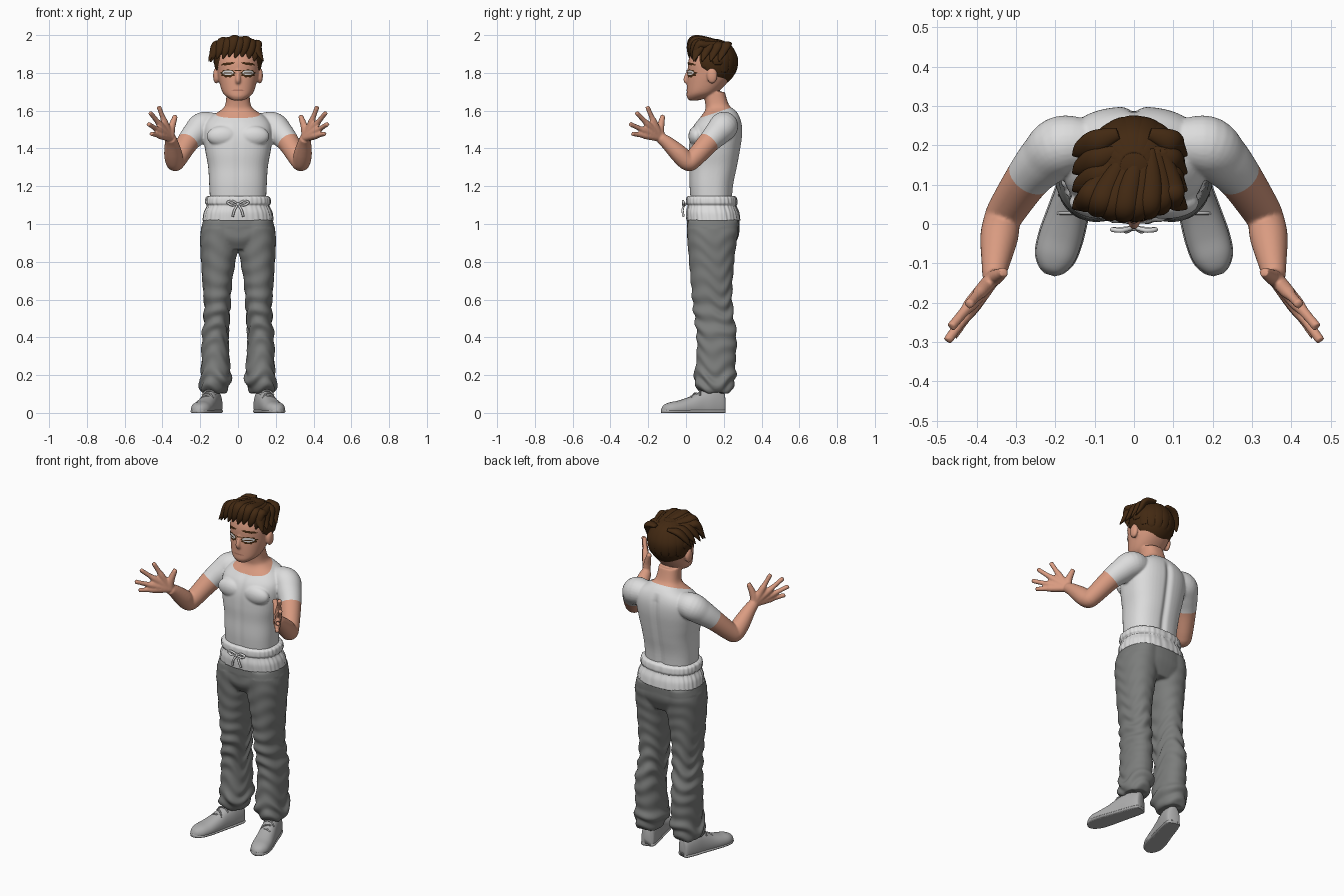
import bpy, bmesh, math
from math import sin, cos, pi, exp, atan2
from mathutils import Vector, Matrix
from mathutils.bvhtree import BVHTree

if "Cube" in bpy.data.objects:
    bpy.data.objects.remove(bpy.data.objects["Cube"])


def material(name, rgb):
    m = bpy.data.materials.new(name)
    m.diffuse_color = (*rgb, 1)
    m.use_nodes = True
    m.node_tree.nodes["Principled BSDF"].inputs["Base Color"].default_value = m.diffuse_color
    return m


SKIN = material("skin", (0.70, 0.33, 0.22))
WHITE = material("shirt white", (0.72, 0.72, 0.72))
GREY = material("trouser grey", (0.20, 0.205, 0.20))
SHOE = material("shoe grey", (0.42, 0.42, 0.42))
HAIR = material("dark brown", (0.055, 0.022, 0.006))
LIP = material("lip", (0.45, 0.19, 0.13))


def spline(keys, n=6):
    """Catmull-Rom interpolation of tuples."""
    k = [keys[0]] + list(keys) + [keys[-1]]
    out = []
    for i in range(1, len(k) - 2):
        for j in range(n):
            t = j / n
            out.append([0.5 * (2*b + (c-a)*t + (2*a-5*b+4*c-d)*t*t + (3*b-a-3*c+d)*t**3)
                        for a, b, c, d in zip(k[i-1], k[i], k[i+1], k[i+2])])
    return out + [list(keys[-1])]


def loft(bm, rings):
    vs = [[bm.verts.new(p) for p in r] for r in rings]
    n = len(vs[0])
    for a, b in zip(vs, vs[1:]):
        for i in range(n):
            bm.faces.new((a[i], a[(i+1) % n], b[(i+1) % n], b[i]))
    bm.faces.new(vs[0][::-1])
    bm.faces.new(vs[-1])


def stack(bm, keys, power=2.0, n=48, ruffle=0.0, s=1):
    """Upright loft; keys are z, centre x, half width, front y, back y."""
    rings = []
    for z, cx, w, f, b in spline(keys):
        ring = []
        for i in range(n):
            a = 2*pi*i/n
            c, d = cos(a), sin(a)
            q = 1 + ruffle*(sin(34*a) + 0.6*sin(21*a + 30*z))
            ring.append((s*cx + q*w*math.copysign(abs(c)**(2/power), c),
                         (f+b)/2 + q*(b-f)/2*math.copysign(abs(d)**(2/power), d), z))
        rings.append(ring)
    loft(bm, rings)


def tube(bm, keys, s=1, flat=1.0, side=None, n=14):
    """Round or flattened tube; keys are x, y, z, radius."""
    pts = spline(keys)
    P = [Vector((s*p[0], p[1], p[2])) for p in pts]
    rings = []
    for i, p in enumerate(P):
        t = (P[min(i+1, len(P)-1)] - P[max(i-1, 0)]).normalized()
        side = t.orthogonal() if side is None else side
        side = (side - t*side.dot(t)).normalized()
        up = t.cross(side)
        r = max(pts[i][3], 0.001)
        rings.append([p + side*r*cos(2*pi*j/n) + up*r*flat*sin(2*pi*j/n) for j in range(n)])
    loft(bm, rings)


def ball(bm, c, r):
    return bmesh.ops.create_uvsphere(bm, u_segments=40, v_segments=24, radius=1,
                                     matrix=Matrix.Translation(c) @ Matrix.Diagonal((*r, 1)))


def finish(name, bm, mats, voxel=0, smooth=4):
    bmesh.ops.recalc_face_normals(bm, faces=bm.faces)
    me = bpy.data.meshes.new(name)
    bm.to_mesh(me)
    bm.free()
    ob = bpy.data.objects.new(name, me)
    bpy.context.collection.objects.link(ob)
    if voxel:
        m = ob.modifiers.new("blend", 'REMESH')
        m.mode, m.voxel_size = 'VOXEL', voxel
        m = ob.modifiers.new("soften", 'SMOOTH')
        m.factor, m.iterations = 0.5, smooth
        ev = ob.evaluated_get(bpy.context.evaluated_depsgraph_get())
        me = bpy.data.meshes.new_from_object(ev)
        ob.modifiers.clear()
        ob.data = me
    me.materials.clear()
    for m in mats:
        me.materials.append(m)
    for p in me.polygons:
        p.use_smooth = True
    return ob


# Body: torso, neck, head, arms and hands blended into one skin
bm = bmesh.new()
stack(bm, [(1.06, 0, .145, .03, .24), (1.2, 0, .152, .018, .25), (1.3, 0, .158, .018, .27),
           (1.38, 0, .172, .015, .285), (1.46, 0, .183, .02, .297), (1.52, 0, .18, .04, .297),
           (1.565, 0, .15, .075, .285), (1.6, 0, .095, .10, .262), (1.63, 0, .068, .103, .228),
           (1.70, 0, .06, .09, .205)], 2.5)
stack(bm, [(1.655, 0, .03, .015, .07), (1.675, 0, .062, .004, .13), (1.70, 0, .083, .004, .17),
           (1.75, 0, .099, .006, .22), (1.80, 0, .109, .01, .25), (1.86, 0, .113, .012, .262),
           (1.92, 0, .098, .035, .25), (1.955, 0, .06, .08, .21)], 2.2)
tube(bm, [(0, .014, 1.815, .008), (0, -.001, 1.768, .013), (0, .008, 1.748, .013)])
WRIST = (.357, -.135, 1.455)
TIPS = [(.42, -.205, 1.622), (.465, -.262, 1.59), (.475, -.298, 1.53), (.46, -.285, 1.478)]
for s in (1, -1):
    ball(bm, (s*.116, .138, 1.785), (.016, .028, .042))        # ear
    ball(bm, (s*.08, .055, 1.465), (.085, .042, .055))         # chest
    tube(bm, [(.10, .2, 1.52, .06), (.18, .2, 1.518, .076), (.225, .165, 1.48, .069),
              (.268, .118, 1.43, .058), (.32, .04, 1.345, .05), (.335, .01, 1.328, .047),
              (.343, -.035, 1.37, .048), (.352, -.10, 1.43, .036), (*WRIST, .029)], s, n=28)
    for tip in TIPS:
        mid = [(a+b)/2 for a, b in zip(WRIST, tip)]
        far = [a*.3+b*.7 for a, b in zip(WRIST, tip)]
        tube(bm, [(*WRIST, .02), (*mid, .0185), (*far, .0135), (*tip, .0125)], s)
    tube(bm, [(*WRIST, .022), (.352, -.135, 1.51, .02), (.33, -.122, 1.575, .013)], s)
body = finish("body", bm, [SKIN, WHITE], .0055, 4)

# Spine and belly grooves, then clean neckline and sleeve cuts
bm = bmesh.new()
bm.from_mesh(body.data)
for v in bm.verts:
    if abs(v.co.x) < .1 and 1.1 < v.co.z < 1.58:
        g = exp(-(v.co.x/.018)**2) * min(1, (1.58-v.co.z)/.05)
        v.co.y += -.012*g if v.co.y > .15 else .004*g
neck, neck_n = Vector((0, .09, 1.567)), Vector((0, -.33, 1))
arm, arm_n = Vector((.268, .12, 1.437)), Vector((.125, -.17, -.185))
flip = Vector((-1, 1, 1))
for co, no in ((neck, neck_n), (arm, arm_n), (arm*flip, arm_n*flip)):
    bmesh.ops.bisect_plane(bm, geom=bm.verts[:]+bm.edges[:]+bm.faces[:], plane_co=co, plane_no=no)
for f in bm.faces:
    c = f.calc_center_median()
    m = Vector((abs(c.x), c.y, c.z))
    bare = (m.x < .14 and (m-neck).dot(neck_n) > 0) or (m.x > .19 and (m-arm).dot(arm_n) > 0)
    f.material_index = 0 if bare else 1
bm.to_mesh(body.data)
bm.free()
tree = BVHTree.FromPolygons([v.co for v in body.data.vertices],
                            [p.vertices[:] for p in body.data.polygons])


# Face details: thin sheets laid onto the head
def patch(name, cx, cz, rx, rz, mat, off, tilt=0.0, jag=0.0):
    bm = bmesh.new()
    rings = []
    for k in range(1, 6):
        ring = []
        for i in range(32):
            a, q = 2*pi*i/32, k/5*(1 + jag*sin(9*2*pi*i/32))
            x = cx + rx*q*cos(a)
            z = cz + rz*q*sin(a) + tilt*(x-cx)
            hit = tree.ray_cast(Vector((x, -.5, z)), Vector((0, 1, 0)))[0]
            ring.append(Vector((x, (hit.y if hit else .05) - off, z)))
        rings.append(ring)
    loft(bm, rings)
    bm.faces.ensure_lookup_table()
    bmesh.ops.delete(bm, geom=[bm.faces[-1]], context='FACES_ONLY')
    finish(name, bm, [mat])


for s in (1, -1):
    patch("eye_rim", s*.053, 1.797, .038, .021, HAIR, .002, 0, .12)
    patch("eye", s*.053, 1.801, .030, .013, WHITE, .005)
    patch("eyelid_line", s*.053, 1.799, .027, .003, HAIR, .007)
    patch("eyebrow", s*.055, 1.848, .036, .007, HAIR, .003, -s*.12, .15)
patch("bridge_line", 0, 1.812, .022, .003, HAIR, .003)
patch("mouth", 0, 1.708, .034, .004, LIP, .002)

# Hair: cap cut along the hairline, plus swept locks
bm = bmesh.new()
ball(bm, (0, .147, 1.853), (.125, .125, .128))
bmesh.ops.bisect_plane(bm, geom=bm.verts[:]+bm.edges[:]+bm.faces[:], plane_co=(0, .02, 1.872),
                       plane_no=(0, .65, 1), clear_inner=True)
bmesh.ops.holes_fill(bm, edges=[e for e in bm.edges if e.is_boundary])
X = Vector((1, .02, .03))
for i in range(8):                                             # quiff
    x = .105 - .029*i
    dz, dy = -2.2*x*x - .006*(i % 2), 3*x*x
    tube(bm, [(.02+x*.5, .19, 1.955, .015), (x*.9, .10, 1.972+dz, .03),
              (x*1.02-.012, .04+dy, 1.973+dz, .032), (x*1.1-.022, .022+dy, 1.93+dz, .024),
              (x*1.12-.036, .018+dy, 1.885+dz, .004)], 1, .75, X)
for j in range(4):                                             # side locks
    y = .21 - .045*j
    for s, w in ((-1, .155), (1, .134)):
        tube(bm, [(.04, y+.02, 1.955, .015), (.095, y, 1.945, .03), (w-.022, y-.02, 1.905, .024),
                  (w, y-.035, 1.862, .004)], s, .6, Vector((0, 1, .05)))
for k in range(9):                                             # back locks
    a = pi*(k+.5)/9
    keys = []
    for e, r in ((1.3, .015), (.8, .028), (.2, .03), (-.35, .022), (-.8, .004)):
        e = max(e, -.95*sin(a)+.1) if e < 0 else e
        keys.append((.121*cos(a)*cos(e), .147+.121*sin(a)*cos(e), 1.853+.124*sin(e), r))
    tube(bm, keys, 1, .3, Vector((-sin(a), cos(a), .01)))
finish("hair", bm, [HAIR])

# Trousers: two legs and a seat, blended, then creased
bm = bmesh.new()
for s in (1, -1):
    stack(bm, [(.105, .128, .064, .085, .235), (.13, .126, .078, .062, .245),
               (.18, .118, .081, .042, .265), (.25, .118, .076, .052, .262),
               (.4, .121, .07, .057, .268), (.55, .110, .068, .038, .247),
               (.7, .109, .079, .025, .247), (.86, .101, .098, .012, .262),
               (.95, .1, .1, .006, .275), (1.02, .095, .088, .01, .278)], 2.2, s=s)
stack(bm, [(.865, 0, .14, .035, .245), (.93, 0, .197, .006, .277), (1.025, 0, .184, .006, .284)], 2.4)
trousers = finish("trousers", bm, [GREY], .007, 5)
normals = [v.normal.copy() for v in trousers.data.vertices]
for v, no in zip(trousers.data.vertices, normals):
    x, y, z = v.co
    a = atan2(y-.15, abs(x)-.115)
    amp = .006*exp(-((z-.17)/.06)**2) + .004*exp(-((z-.5)/.14)**2) + .0015
    if z < .98:
        v.co += no*amp*sin(75*z + 2.2*sin(2*a+1) + 1.5*sin(3*a+9*z))

# Gathered waistband and drawstring bow
bm = bmesh.new()
stack(bm, [(1.018, 0, .187, .003, .287), (1.06, 0, .181, .001, .281), (1.092, 0, .166, .007, .268),
           (1.10, 0, .166, .007, .268), (1.112, 0, .173, .001, .272), (1.138, 0, .17, .003, .268),
           (1.148, 0, .158, .012, .258)], 2.4, 160, .009)
finish("waistband", bm, [WHITE])
bm = bmesh.new()
ball(bm, (0, -.008, 1.105), (.011, .01, .01))
for s in (1, -1):
    tube(bm, [(0, -.008, 1.105, .005), (.03, -.016, 1.122, .006), (.055, -.014, 1.115, .006),
              (.035, -.014, 1.1, .006), (0, -.008, 1.103, .005)], s)
    tube(bm, [(0, -.008, 1.103, .005), (.018, -.018, 1.075, .006), (.028, -.013, 1.04, .006)], s)
finish("drawstring", bm, [WHITE])

# Shoes: upper, sole and laces along a toed-out axis
heel, toe = Vector((.115, .203, 0)), Vector((.215, -.13, 0))
ax = (toe-heel).normalized()
ac = Vector((-ax.y, ax.x, 0))
KEYS = [(0, .022, .10), (.012, .038, .115), (.07, .046, .132), (.13, .048, .115), (.19, .052, .086),
        (.25, .055, .066), (.3, .05, .056), (.332, .032, .042), (.347, .01, .02)]
for s in (1, -1):
    bm = bmesh.new()
    for grow, top in ((0, None), (.003, .022)):
        rings = []
        for v, w, h in spline(KEYS):
            h = top or h
            ring = []
            for i in range(32):
                a = 2*pi*i/32
                p = heel + ax*v + ac*(w+grow)*math.copysign(abs(cos(a))**.8, cos(a))
                ring.append((s*p.x, p.y, max(0, h*(.35+.65*sin(a)))))
            rings.append(ring)
        loft(bm, rings)
    for k in range(5):
        v = .135 + .024*k
        h = .115 - .02*k*.75
        keys = []
        for u, dz in ((-.034, -.022), (-.015, .001), (.015, .001), (.034, -.022)):
            p = heel + ax*(v + u*.3*(-1)**k) + ac*u
            keys.append((p.x, p.y, h+dz, .0045))
        tube(bm, keys, s, n=8)
    finish("shoe", bm, [SHOE])
